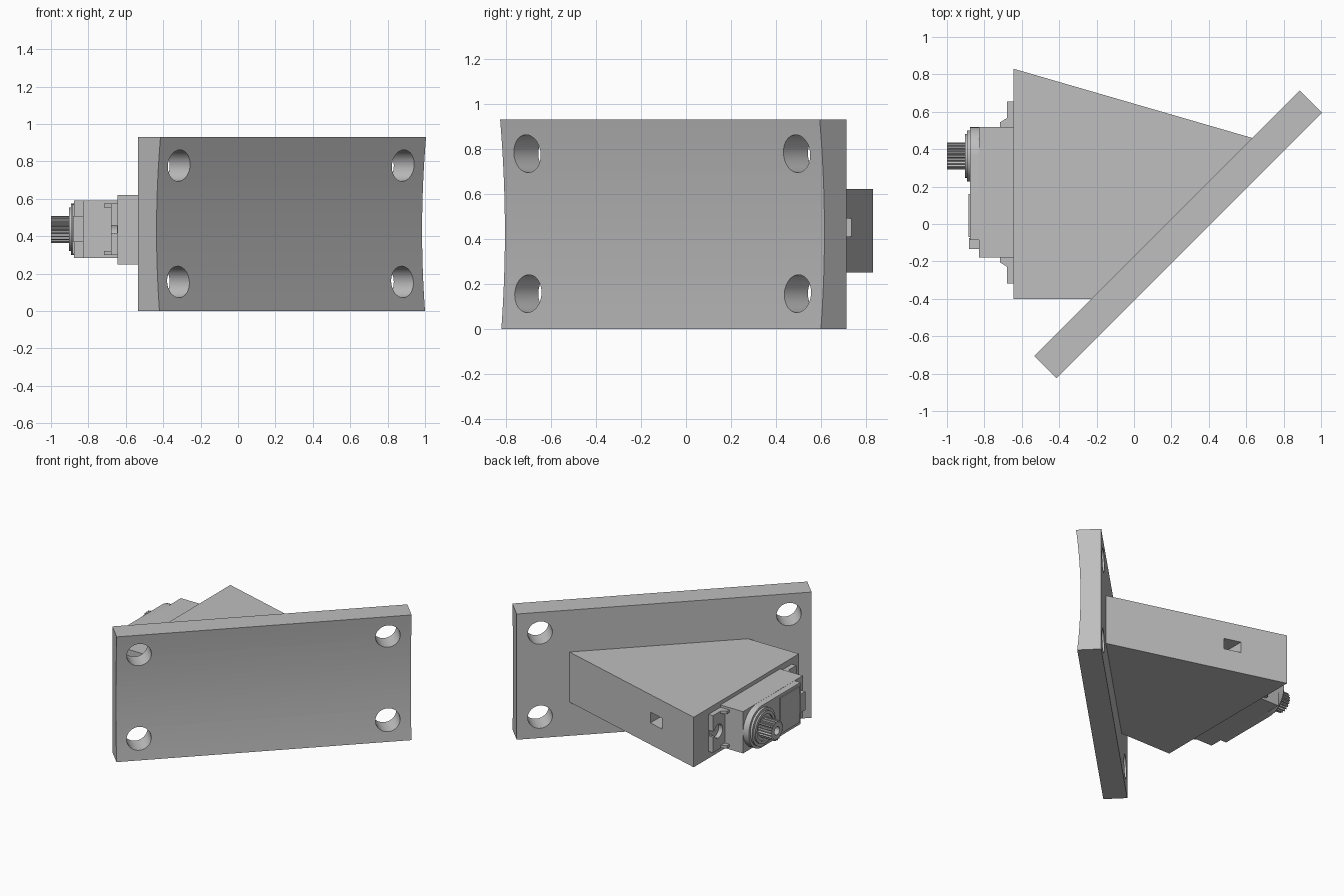
import bpy, bmesh
from math import sin, cos, pi, sqrt, radians
from mathutils import Matrix, Vector

old = bpy.data.objects.get("Cube")
if old:
    bpy.data.objects.remove(old, do_unlink=True)

grey = bpy.data.materials.new("plain grey")
grey.use_nodes = True
grey.diffuse_color = (0.52, 0.52, 0.52, 1)
grey.node_tree.nodes["Principled BSDF"].inputs["Base Color"].default_value = grey.diffuse_color


def prism(name, outline, place, low, high):
    """Extrude a 2D outline; place(a, b, depth) gives the 3D point."""
    bm = bmesh.new()
    ends = [[bm.verts.new(place(a, b, d)) for a, b in outline] for d in (low, high)]
    for ring in ends:
        bm.faces.new(ring)
    n = len(outline)
    for i in range(n):
        j = (i + 1) % n
        bm.faces.new((ends[0][i], ends[0][j], ends[1][j], ends[1][i]))
    bmesh.ops.recalc_face_normals(bm, faces=bm.faces)
    mesh = bpy.data.meshes.new(name)
    bm.to_mesh(mesh)
    bm.free()
    mesh.materials.append(grey)
    obj = bpy.data.objects.new(name, mesh)
    bpy.context.collection.objects.link(obj)
    return obj


def flat(a, b, d):       # outline in x, y
    return (a, b, d)


def side(a, b, d):       # outline in y, z, depth along x
    return (d, a, b)


R2 = sqrt(2)


def diagonal(n, z, u):   # plate frame: n outward, u along the plate
    return ((u + n) / R2, (u - n) / R2, z)


def along_normal(u, z, n):
    return diagonal(n, z, u)


def rect(a0, a1, b0, b1):
    return [(a0, b0), (a1, b0), (a1, b1), (a0, b1)]


def circle(a, b, r, n=40):
    return [(a + r * cos(2 * pi * i / n), b + r * sin(2 * pi * i / n)) for i in range(n)]


def cut(obj, cutters):
    for c in cutters:
        m = obj.modifiers.new("cut", 'BOOLEAN')
        m.operation = 'DIFFERENCE'
        m.solver = 'EXACT'
        m.object = c
        bpy.context.view_layer.objects.active = obj
        bpy.ops.object.modifier_apply(modifier=m.name)
        bpy.data.objects.remove(c, do_unlink=True)


def smooth(obj, angle=30):
    bpy.ops.object.select_all(action='DESELECT')
    obj.select_set(True)
    bpy.context.view_layer.objects.active = obj
    bpy.ops.object.shade_smooth_by_angle(angle=radians(angle))


# Mounting plate with a shallow hollow front
BACK, H, MID = 0.122, 0.93, 0.46
curve = []
for i in range(17):
    z = H * i / 16
    curve.append((BACK + 0.139 + 0.12 * (z - MID + 0.03) ** 2, z))
plate = prism("mounting_plate", [(BACK, H), (BACK, 0)] + curve, diagonal, -0.877, 1.131)
cut(plate, [prism("hole_cutter", circle(u, z, 0.084), along_normal, 0, 0.5)
            for u in (-0.722, 0.972) for z in (0.156, 0.778)])
smooth(plate)

# Wedge-shaped holder with a cable window
holder = prism("wedge_holder",
               [(-0.644, 0.83), (0.632, 0.46), (-0.228, -0.4), (-0.644, -0.4)], flat, 0.25, 0.62)
cut(holder, [prism("window_cutter", rect(-0.32, -0.2, 0.45, 1), flat, 0.41, 0.49)])

# Motor body and raised gear cover
CZ, CY = 0.437, 0.364
prism("motor_body", rect(-0.18, 0.518, 0.283, 0.592), side, -0.83, -0.64)
r = 0.154
cover = [(CY + r * sin(pi * i / 20), CZ - r * cos(pi * i / 20)) for i in range(21)]
smooth(prism("gear_cover", cover + [(-0.085, CZ + r), (-0.085, CZ - r)], side, -0.877, -0.825))
prism("cover_lid", rect(-0.07, 0.16, 0.305, 0.57), side, -0.885, -0.87)
prism("cable_exit", rect(-0.133, -0.075, 0.37, 0.507), side, -0.883, -0.825)

# Slotted mounting ears and their ribs, one at each end
for label, root, out in (("left", 0.518, 1), ("right", -0.18, -1)):
    tip = root + out * 0.138
    ear = prism(label + "_mounting_ear", rect(min(root, tip), max(root, tip), 0.3, 0.575),
                side, -0.68, -0.642)
    mid = root + out * 0.075
    cut(ear, [prism("screw_cutter", circle(mid, CZ, 0.05, 24), side, -0.8, -0.648),
              prism("slot_cutter", rect(min(mid, tip + out * 0.1), max(mid, tip + out * 0.1),
                                        CZ - 0.02, CZ + 0.02), side, -0.8, -0.648)])
    smooth(ear)
    for z in (0.3, 0.555):
        prism(label + "_ear_rib", [(-0.675, root), (-0.717, root), (-0.717, root + out * 0.025),
                                   (-0.68, root + out * 0.048), (-0.675, root + out * 0.048)],
              flat, z, z + 0.02)

# Stepped bearing collar
for name, radius, tip in (("collar_base", 0.137, -0.893), ("collar_rim", 0.117, -0.904)):
    ring = prism(name, circle(CY, CZ, radius), side, tip, -0.87)
    if name == "collar_rim":
        cut(ring, [prism("rim_cutter", circle(CY, CZ, 0.095), side, -1, -0.89)])
    smooth(ring)

# Toothed output shaft with a screw bore
teeth = 21
outline = []
for i in range(teeth):
    for part, radius in ((0, 0.06), (0.25, 0.072), (0.6, 0.072), (0.85, 0.06)):
        a = 2 * pi * (i + part) / teeth
        outline.append((CY + radius * cos(a), CZ + radius * sin(a)))
shaft = prism("output_shaft", outline, side, -1.0, -0.88)
cut(shaft, [prism("bore_cutter", circle(CY, CZ, 0.03, 24), side, -1.1, -0.92)])
